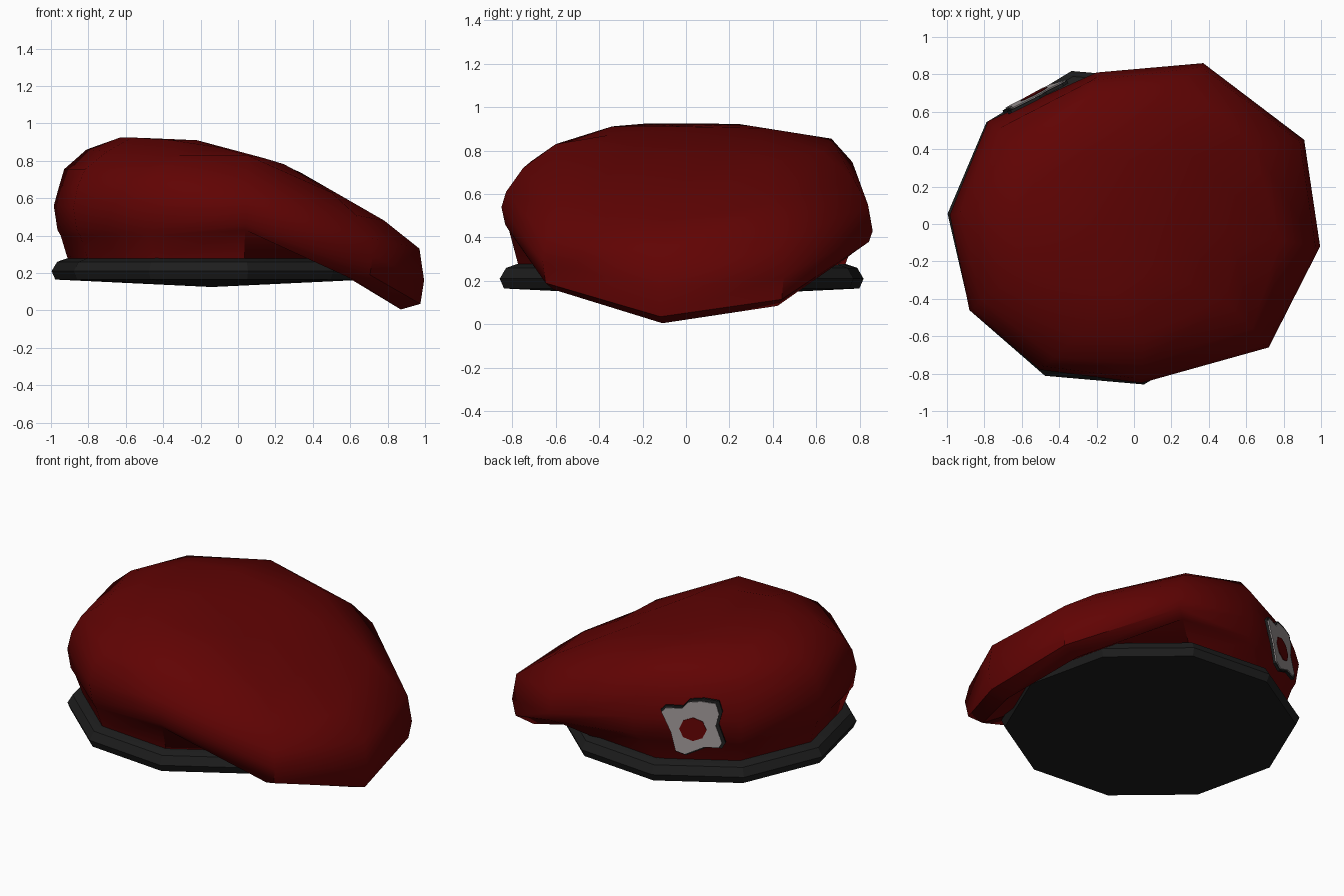
import bpy, bmesh
from math import radians, sin, cos
from mathutils import Vector, Matrix

cube = bpy.data.objects.get("Cube")
if cube:
    bpy.data.objects.remove(cube, do_unlink=True)

SIDES = 10
ANGLES = [radians(175 + 36 * k) for k in range(SIDES)]
HEAD = Vector((-0.14, -0.02, 0))


def material(name, color):
    mat = bpy.data.materials.new(name)
    mat.use_nodes = True
    mat.diffuse_color = (*color, 1)
    bsdf = mat.node_tree.nodes["Principled BSDF"]
    bsdf.inputs["Base Color"].default_value = (*color, 1)
    bsdf.inputs["Roughness"].default_value = 0.8
    return mat


RED = material("dark red felt", (0.118, 0.001, 0.001))
BLACK = material("black leather", (0.0125, 0.0125, 0.0125))
SILVER = material("silver grey", (0.34, 0.31, 0.31))


def finish(name, bm, mat, angle):
    bmesh.ops.recalc_face_normals(bm, faces=bm.faces)
    mesh = bpy.data.meshes.new(name)
    bm.to_mesh(mesh)
    bm.free()
    mesh.materials.append(mat)
    obj = bpy.data.objects.new(name, mesh)
    bpy.context.collection.objects.link(obj)
    bpy.ops.object.select_all(action="DESELECT")
    obj.select_set(True)
    bpy.context.view_layer.objects.active = obj
    bpy.ops.object.shade_smooth_by_angle(angle=radians(angle))


def loft(name, rings, tip, mat, angle):
    """Skin a stack of rings and close the last one with a fan to a point."""
    bm = bmesh.new()
    loops = [[bm.verts.new(p) for p in ring] for ring in rings]
    center = bm.verts.new(tip)
    for i in range(SIDES):
        j = (i + 1) % SIDES
        for low, high in zip(loops, loops[1:]):
            bm.faces.new((low[i], low[j], high[j], high[i]))
        bm.faces.new((loops[-1][i], loops[-1][j], center))
    finish(name, bm, mat, angle)


def head_ring(radius, z):
    return [HEAD + Vector((radius * cos(a), radius * sin(a), z)) for a in ANGLES]


# Headband from its inner top edge down to a shallow closed underside
band = [head_ring(r, z) for r, z in
        ((0.72, 0.28), (0.77, 0.28), (0.83, 0.26), (0.86, 0.21), (0.84, 0.165))]
loft("headband", band, HEAD + Vector((0, 0, 0.125)), BLACK, 30)

# Crown rim: x, y, then upper, middle and lower heights
RIM = [
    (-0.985, 0.05, 0.65, 0.56, 0.43), (-0.88, -0.46, 0.66, 0.55, 0.43),
    (-0.50, -0.78, 0.67, 0.55, 0.43), (0.04, -0.85, 0.61, 0.54, 0.46),
    (0.72, -0.66, 0.39, 0.29, 0.19), (0.995, -0.12, 0.33, 0.16, 0.035),
    (0.91, 0.45, 0.38, 0.22, 0.115), (0.37, 0.86, 0.55, 0.43, 0.38),
    (-0.20, 0.81, 0.64, 0.54, 0.42), (-0.78, 0.55, 0.65, 0.56, 0.43),
]
# Crown shoulder, where the side turns over into the top
SHOULDER = [Vector(p) for p in (
    (-0.81, 0.08, 0.86), (-0.70, -0.33, 0.85), (-0.32, -0.60, 0.83),
    (0.05, -0.60, 0.83), (0.50, -0.42, 0.63), (0.52, -0.05, 0.63),
    (0.33, 0.36, 0.74), (0.14, 0.63, 0.79), (-0.24, 0.67, 0.855),
    (-0.65, 0.42, 0.87))]


def rim_ring(scale, column):
    return [Vector((p[0] * scale, p[1] * scale, p[column])) for p in RIM]


base = head_ring(0.77, 0.265)
upper, middle, lower = rim_ring(0.975, 2), rim_ring(1, 3), rim_ring(0.98, 4)

# Underside tucks in towards the headband
under = []
for edge, foot in zip(lower, base):
    p = edge.lerp(foot, 0.3)
    p.z = edge.z - 0.03
    under.append(p)

# Rounded side between rim and shoulder
bulge = Matrix.Diagonal((1.05, 1.05, 1))
side_ring = [bulge @ a.lerp(b, 0.5) for a, b in zip(upper, SHOULDER)]

# Flat ring around the summit, falling towards the drooping side
summit = []
for a in ANGLES:
    t = (1 + cos(a)) / 2
    summit.append(Vector((0.44 * cos(a) - 0.19, 0.37 * sin(a), 0.925 - 0.145 * t * t)))

loft("crown", [base, under, lower, middle, upper, side_ring, SHOULDER, summit],
     (-0.22, 0, 0.91), RED, 45)

# Badge frame: local x along the side, y up, z outwards
facing, lean = radians(117), radians(4)
out = Vector((cos(facing), sin(facing), 0))
side = Vector((-sin(facing), cos(facing), 0))
up = Vector((0, 0, cos(lean))) - out * sin(lean)
FRAME = Matrix((side, up, side.cross(up))).transposed().to_4x4()
FRAME.translation = Vector((-0.53, 0.685, 0.52))


def plate(name, outline, back, front, mat):
    bm = bmesh.new()
    face = bm.faces.new([bm.verts.new((x, y, back)) for x, y in outline])
    grown = bmesh.ops.extrude_face_region(bm, geom=[face])["geom"]
    moved = [g for g in grown if isinstance(g, bmesh.types.BMVert)]
    bmesh.ops.translate(bm, verts=moved, vec=(0, 0, front - back))
    bm.transform(FRAME)
    finish(name, bm, mat, 30)


# Badge: dark backing, grey face and red centre
SHIELD = [(-0.19, 0.09), (-0.16, 0.12), (-0.06, 0.12), (-0.02, 0.165), (0.06, 0.175),
          (0.15, 0.165), (0.17, 0.10), (0.15, 0.02), (0.19, -0.09), (0.17, -0.125),
          (0.08, -0.125), (-0.04, -0.18), (-0.10, -0.16), (-0.13, -0.04)]
plate("badge_backing", SHIELD, -0.015, 0.002, BLACK)
plate("badge_face", [(x * 0.93 - 0.008, y * 0.93 - 0.004) for x, y in SHIELD],
      0.001, 0.008, SILVER)
plate("badge_center", [(0.08 * cos(radians(45 * k)), 0.072 * sin(radians(45 * k)) - 0.015)
                       for k in range(8)], 0.007, 0.012, RED)
